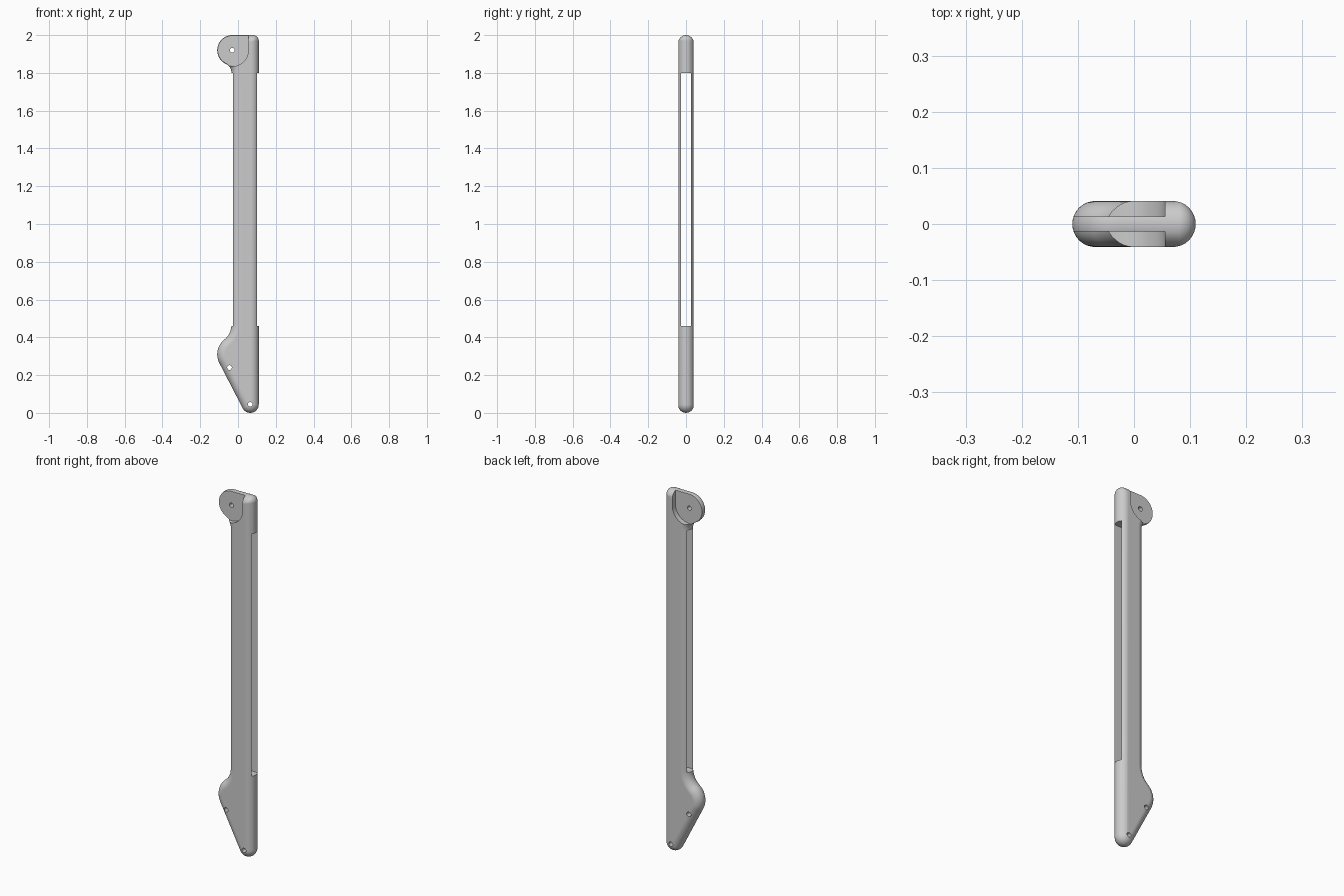
import bpy, bmesh
from math import sin, cos, atan2, asin, sqrt, pi, radians, degrees, hypot

if "Cube" in bpy.data.objects:
    bpy.data.objects.remove(bpy.data.objects["Cube"])

HALF = 0.041          # half thickness, also the radius of the fully rounded rim
DISC = (-0.03, 1.92, 0.08)
LOBE = (-0.01, 0.31, 0.10)
TOE = (0.065, 0.045, 0.045)
BEAM_LEFT, RIGHT, TOP = -0.035, 0.11, 2.0


def arc(cx, cz, r, a0, a1, n=16):
    return [(cx + r * cos(radians(a0 + (a1 - a0) * i / n)),
             cz + r * sin(radians(a0 + (a1 - a0) * i / n))) for i in range(n + 1)]


def blend(circle, r, side):
    """Centre of a concave fillet between the beam's left edge and a circle."""
    cx, cz, cr = circle
    x = BEAM_LEFT - r
    z = cz + side * sqrt((cr + r) ** 2 - (x - cx) ** 2)
    return x, z, degrees(atan2(cz - z, cx - x))


def outline(d):
    """Arm silhouette, inset by d."""
    dx, dz = LOBE[0] - TOE[0], LOBE[1] - TOE[1]
    tangent = 180 + degrees(atan2(-dx, dz) + asin((LOBE[2] - TOE[2]) / hypot(dx, dz)))
    ux, uz, ua = blend(DISC, 0.05, -1)
    lx, lz, la = blend(LOBE, 0.10, 1)
    corner = max(0.03, d)
    pts = arc(TOE[0], TOE[1], TOE[2] - d, tangent, 360)
    pts += arc(RIGHT - corner, TOP - corner, max(0.03 - d, 0), 0, 90, 10)
    pts += arc(DISC[0], DISC[1], DISC[2] - d, 90, ua + 180, 32)
    pts += arc(ux, uz, 0.05 + d, ua, 0, 10)
    pts += arc(lx, lz, 0.10 + d, 0, la, 12)
    pts += arc(LOBE[0], LOBE[1], LOBE[2] - d, la + 180, tangent)
    return pts


def loft(name, layers):
    """Solid from stacked (y, outline) layers."""
    bm = bmesh.new()
    rings = [[bm.verts.new((x, y, z)) for x, z in pts] for y, pts in layers]
    for a, b in zip(rings, rings[1:]):
        for i in range(len(a)):
            j = (i + 1) % len(a)
            bm.faces.new((a[i], a[j], b[j], b[i]))
    bm.faces.new(rings[0])
    bm.faces.new(rings[-1])
    bmesh.ops.remove_doubles(bm, verts=bm.verts, dist=5e-5)
    bmesh.ops.recalc_face_normals(bm, faces=bm.faces)
    mesh = bpy.data.meshes.new(name)
    bm.to_mesh(mesh)
    bm.free()
    ob = bpy.data.objects.new(name, mesh)
    bpy.context.collection.objects.link(ob)
    return ob


# Arm body with a fully rounded rim
steps = 16
layers = []
for i in range(steps + 1):
    t = -pi / 2 + pi * i / steps
    layers.append((HALF * sin(t), outline(HALF * (1 - cos(t)))))
arm = loft("slotted_arm", layers)

# Long slot that splits the beam into two plates
slot = [(-0.3, 0.46), (0.3, 0.46), (0.3, 1.80), (-0.3, 1.80)]
cutters = [loft("slot_cutter", [(-0.026, slot), (0.026, slot)])]

# Pockets either side of the hinge tongue
pocket = [(0.055, 2.1), (-0.115, 2.1)] + arc(DISC[0], DISC[1], 0.085, 180, 360, 40)
for s in (-1, 1):
    cutters.append(loft("pocket_cutter", [(s * 0.0135, pocket), (s * 0.1, pocket)]))

# Pin holes
for x, z in (DISC[:2], (-0.045, 0.24), TOE[:2]):
    hole = arc(x, z, 0.0125, 0, 345, 23)
    cutters.append(loft("hole_cutter", [(-0.1, hole), (0.1, hole)]))

bpy.context.view_layer.objects.active = arm
arm.select_set(True)
for c in cutters:
    c.hide_render = True
    mod = arm.modifiers.new("cut", 'BOOLEAN')
    mod.operation, mod.solver, mod.object = 'DIFFERENCE', 'EXACT', c
    bpy.ops.object.modifier_apply(modifier=mod.name)
    bpy.data.objects.remove(c)

bpy.ops.object.shade_smooth_by_angle(angle=radians(30))
arm.modifiers.new("normals", 'WEIGHTED_NORMAL').keep_sharp = True
